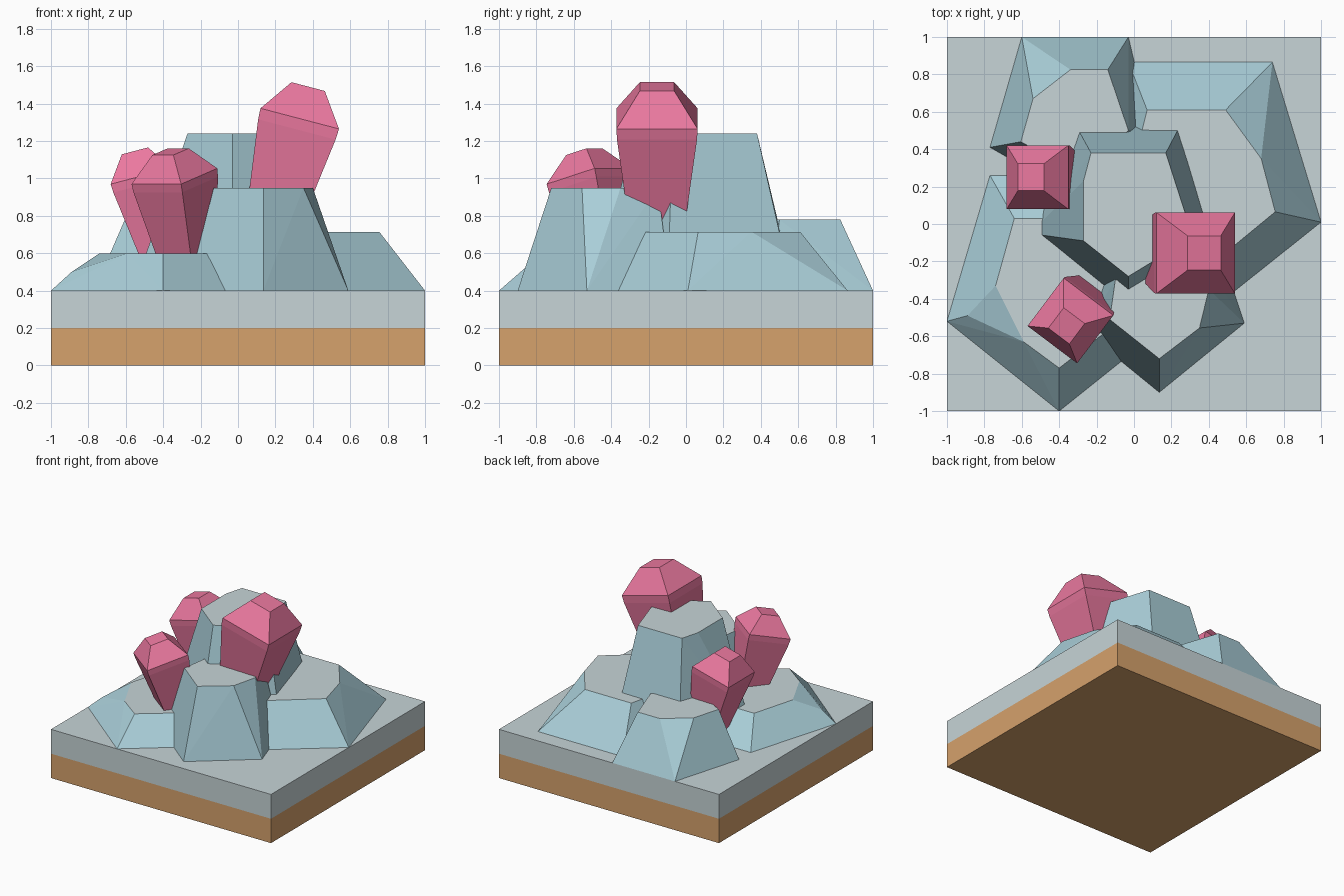
import bpy, bmesh, math
from mathutils import Matrix, Vector

if "Cube" in bpy.data.objects:
    bpy.data.objects.remove(bpy.data.objects["Cube"])


def material(name, rgb):
    m = bpy.data.materials.new(name)
    m.diffuse_color = (*rgb, 1)
    m.use_nodes = True
    m.node_tree.nodes["Principled BSDF"].inputs["Base Color"].default_value = m.diffuse_color
    return m


EARTH = material("earth", (0.67, 0.36, 0.15))
STONE = material("pale_stone", (0.57, 0.66, 0.68))
ROCK = material("blue_rock", (0.40, 0.62, 0.69))
PINK = material("pink_crystal", (0.83, 0.19, 0.35))


def finish(bm, name, mats):
    bmesh.ops.recalc_face_normals(bm, faces=bm.faces)
    mesh = bpy.data.meshes.new(name)
    bm.to_mesh(mesh)
    bm.free()
    for m in mats:
        mesh.materials.append(m)
    obj = bpy.data.objects.new(name, mesh)
    bpy.context.collection.objects.link(obj)
    return obj


def slab(name, z0, z1, mat):
    bm = bmesh.new()
    bmesh.ops.create_cube(bm, size=1)
    bmesh.ops.transform(bm, verts=bm.verts, matrix=Matrix.Translation((0, 0, (z0 + z1) / 2))
                        @ Matrix.Diagonal((2, 2, z1 - z0, 1)))
    finish(bm, name, [mat])


def rock(name, foot, top, z, extra=()):
    """Chipped boulder: hull of a foot outline and a flat, paler top."""
    bm = bmesh.new()
    pts = [(x, y, 0.4) for x, y in foot] + [(x, y, z) for x, y in top] + list(extra)
    for p in pts:
        bm.verts.new(p)
    res = bmesh.ops.convex_hull(bm, input=bm.verts)
    loose = [v for v in bm.verts if not v.link_faces]
    bmesh.ops.delete(bm, geom=loose, context='VERTS')
    bmesh.ops.dissolve_limit(bm, angle_limit=math.radians(2), verts=bm.verts, edges=bm.edges)
    bmesh.ops.recalc_face_normals(bm, faces=bm.faces)
    for f in bm.faces:
        f.material_index = 1 if f.normal.z > 0.98 else 0
    finish(bm, name, [ROCK, STONE])


def crystal(name, centre, yaw, tilt, s, length):
    """Square crystal: tapered shaft, shoulder and bevelled cap."""
    bm = bmesh.new()
    rings = []
    low = 0.214 - 0.133 * (length - 0.06)
    for h, z in ((low, -length), (0.214, -0.06), (0.217, 0), (0.092, 0.177)):
        rings.append([bm.verts.new((a * h * s, b * h * s, z * s))
                      for a, b in ((-1, -1), (1, -1), (1, 1), (-1, 1))])
    for lo, hi in zip(rings, rings[1:]):
        for i in range(4):
            j = (i + 1) % 4
            bm.faces.new((lo[i], lo[j], hi[j], hi[i]))
    bm.faces.new(rings[0][::-1])
    bm.faces.new(rings[-1])
    obj = finish(bm, name, [PINK])
    obj.matrix_world = (Matrix.Translation(centre) @ Matrix.Rotation(yaw, 4, 'Z')
                        @ Matrix.Rotation(tilt, 4, 'Y'))


# Ground layers
slab("earth_layer", 0, 0.2, EARTH)
slab("stone_layer", 0.2, 0.4, STONE)

# Rocks
rock("centre_rock",
     [(-0.34, 0.58), (0.27, 0.57), (0.47, -0.10), (-0.03, -0.48), (-0.56, -0.05)],
     [(-0.23, 0.38), (0.17, 0.38), (0.315, -0.07), (-0.03, -0.28), (-0.27, -0.09), (-0.27, 0.23)],
     1.24)
rock("front_rock",
     [(0.135, -0.90), (0.59, -0.53), (0.44, -0.08), (-0.14, -0.18), (-0.27, -0.57)],
     [(0.135, -0.72), (0.35, -0.556), (0.40, -0.35), (0.34, -0.15), (-0.10, -0.30), (-0.13, -0.51)],
     0.95)
rock("left_rock",
     [(-1, -0.52), (-0.40, -1), (0.10, -0.60), (-0.10, 0.26), (-0.77, 0.26)],
     [(-0.74, -0.33), (-0.59, -0.63), (-0.40, -0.77), (0, -0.46), (-0.20, 0.03), (-0.64, 0.03)],
     0.60, [(-0.89, -0.49, 0.50)])
rock("back_rock",
     [(-0.60, 1), (-0.03, 1), (0.10, 0.45), (-0.35, 0.17), (-0.77, 0.41)],
     [(-0.34, 0.825), (-0.14, 0.825), (-0.03, 0.50), (-0.30, 0.27), (-0.605, 0.44), (-0.54, 0.67)],
     0.78)
rock("right_rock",
     [(-0.03, 0.865), (0.74, 0.865), (1, 0.01), (0.36, -0.50), (-0.18, 0.10)],
     [(0.07, 0.61), (0.49, 0.61), (0.68, 0.35), (0.755, 0.065), (0.36, -0.26), (-0.03, 0.20)],
     0.715)

# Crystals
T = math.radians(14.7)
crystal("right_crystal", (0.33, -0.155, 1.32), 0, T, 1, 0.72)
crystal("left_crystal", (-0.516, 0.25, 1.013), 0, -T, 0.785, 0.72)
crystal("front_crystal", (-0.34, -0.517, 1.012), math.radians(233), T, 0.765, 0.70)
